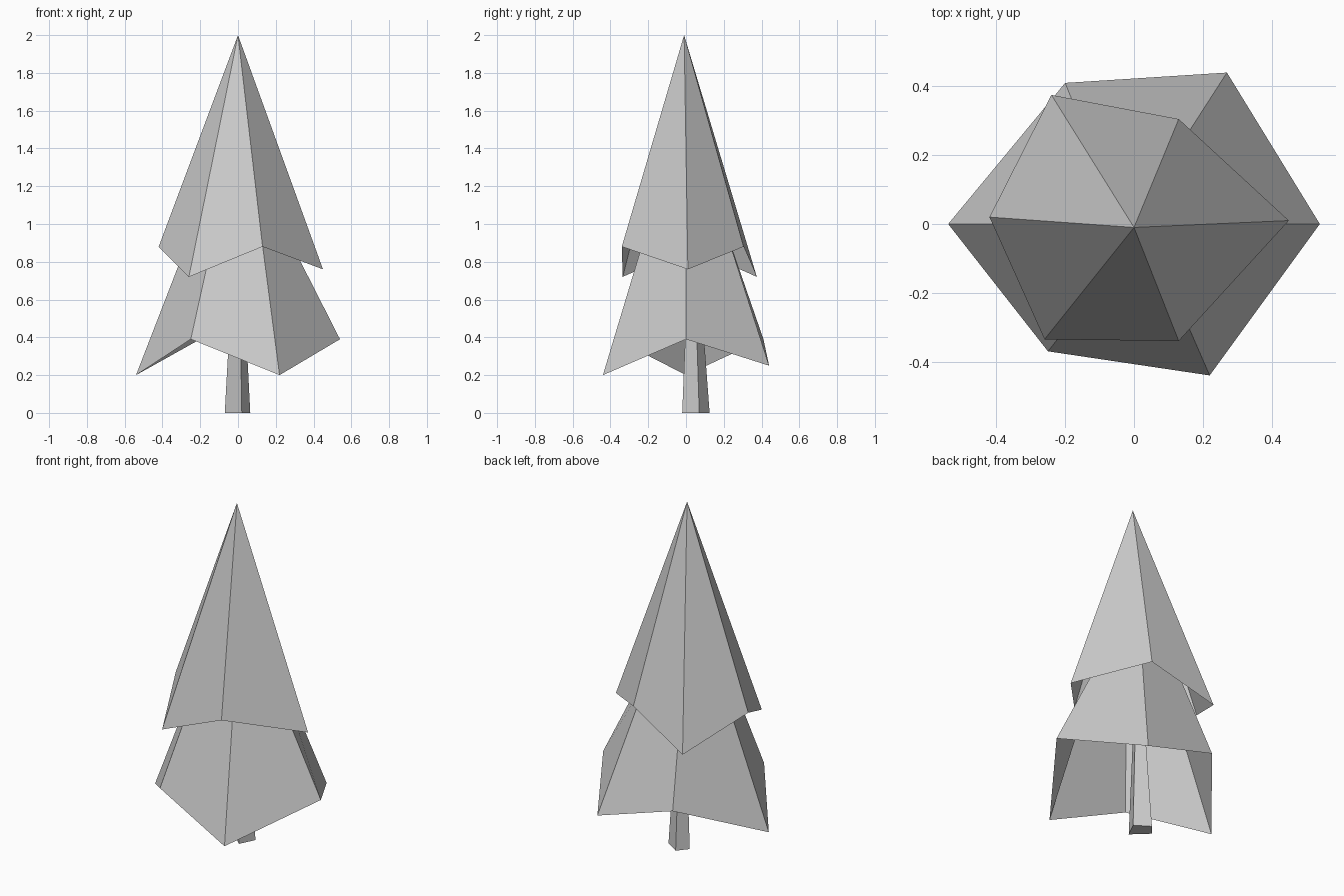
import bpy
import bmesh
from math import cos, sin, pi

default = bpy.data.objects.get("Cube")
if default:
    bpy.data.objects.remove(default, do_unlink=True)

grey = bpy.data.materials.new("plain_grey")
grey.use_nodes = True
colour = (0.6, 0.6, 0.6, 1)
grey.diffuse_color = colour
grey.node_tree.nodes["Principled BSDF"].inputs["Base Color"].default_value = colour


def loft(name, lower, upper, closed=False):
    """Flat-sided skin from a lower ring to an upper ring or a single tip."""
    bm = bmesh.new()
    low = [bm.verts.new(p) for p in lower]
    top = [bm.verts.new(p) for p in upper]
    n = len(low)
    for i in range(n):
        j = (i + 1) % n
        if len(top) == 1:
            bm.faces.new((low[i], low[j], top[0]))
        else:
            bm.faces.new((low[i], low[j], top[j], top[i]))
    if closed:
        bm.faces.new(low[::-1])
        bm.faces.new(top)
    mesh = bpy.data.meshes.new(name)
    bm.to_mesh(mesh)
    bm.free()
    mesh.materials.append(grey)
    obj = bpy.data.objects.new(name, mesh)
    bpy.context.collection.objects.link(obj)
    return obj


# Upper foliage: open six-sided cone with a ragged rim
upper_rim = [(0.45, 0.01, 0.76), (0.13, 0.305, 0.88), (-0.24, 0.375, 0.72),
             (-0.42, 0.02, 0.88), (-0.26, -0.335, 0.72), (0.13, -0.34, 0.88)]
loft("upper_foliage", upper_rim, [(0, -0.01, 2)])

# Lower foliage: open skirt whose narrow end is tucked inside the upper cone
lower_rim = [(0.54, 0, 0.39), (0.27, 0.44, 0.25), (-0.2, 0.41, 0.39),
             (-0.54, 0, 0.2), (-0.25, -0.37, 0.39), (0.22, -0.44, 0.2)]
neck = [(0.23 * cos(i * pi / 3), 0.23 * sin(i * pi / 3), 1) for i in range(6)]
loft("lower_foliage", lower_rim, neck)

# Trunk: tapered uneven four-sided post
foot = [(0.02, -0.02, 0), (0.065, 0.07, 0), (-0.02, 0.125, 0), (-0.07, 0.065, 0)]
head = [(x * 0.45, 0.03 + (y - 0.03) * 0.45, 0.7) for x, y, z in foot]
loft("trunk", foot, head, closed=True)
